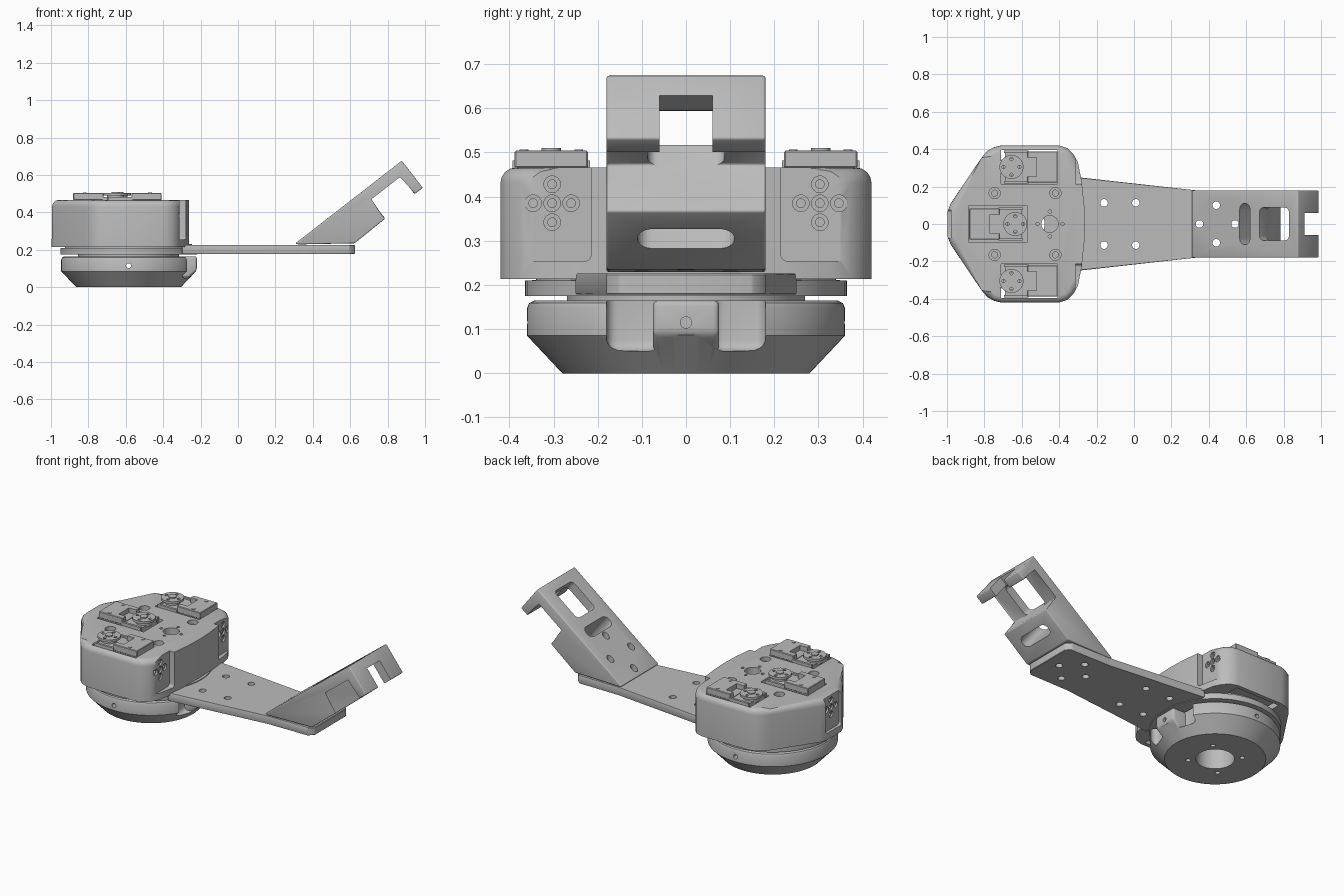
import bpy, bmesh
from math import cos, sin, pi, radians
from mathutils import Matrix

cube = bpy.data.objects.get("Cube")
if cube:
    bpy.data.objects.remove(cube)

grey = bpy.data.materials.new("plain grey")
grey.use_nodes = True
grey.diffuse_color = (0.5, 0.5, 0.5, 1)
grey.node_tree.nodes["Principled BSDF"].inputs["Base Color"].default_value = (0.5, 0.5, 0.5, 1)

CX = -0.585                      # axis of the round base
parts = []


def finish(name, bm, matrix=None):
    bmesh.ops.recalc_face_normals(bm, faces=bm.faces)
    mesh = bpy.data.meshes.new(name)
    bm.to_mesh(mesh)
    bm.free()
    if matrix:
        mesh.transform(matrix)
    mesh.materials.append(grey)
    ob = bpy.data.objects.new(name, mesh)
    bpy.context.collection.objects.link(ob)
    parts.append(ob)
    return ob


def prism(name, pts, lo, hi, axis="Z", bevel=0, top_only=False, segments=4, matrix=None):
    """Extrude a 2D outline from lo to hi along an axis."""
    place = {"X": lambda a, b, h: (h, a, b),
             "Y": lambda a, b, h: (a, h, b),
             "Z": lambda a, b, h: (a, b, h)}[axis]
    bm = bmesh.new()
    low = [bm.verts.new(place(a, b, lo)) for a, b in pts]
    top = [bm.verts.new(place(a, b, hi)) for a, b in pts]
    bm.faces.new(low)
    cap = bm.faces.new(top)
    n = len(pts)
    for i in range(n):
        j = (i + 1) % n
        bm.faces.new((low[i], low[j], top[j], top[i]))
    if bevel:
        edges = list(cap.edges) if top_only else list(bm.edges)
        bmesh.ops.bevel(bm, geom=edges, offset=bevel, segments=segments,
                        profile=0.5, affect="EDGES")
    return finish(name, bm, matrix)


def rect(a0, a1, b0, b1):
    return [(a0, b0), (a1, b0), (a1, b1), (a0, b1)]


def circle(a, b, r, n=24):
    return [(a + r * cos(2 * pi * i / n), b + r * sin(2 * pi * i / n)) for i in range(n)]


def round_rect(a, b, half_a, half_b, r, n=6):
    pts = []
    for k, (sa, sb) in enumerate([(1, 1), (-1, 1), (-1, -1), (1, -1)]):
        for i in range(n + 1):
            t = (k + i / n) * pi / 2
            pts.append((a + sa * (half_a - r) + r * cos(t), b + sb * (half_b - r) + r * sin(t)))
    return pts


def lathe(name, profile):
    bm = bmesh.new()
    vs = [bm.verts.new((CX + r, 0, z)) for r, z in profile]
    es = [bm.edges.new((vs[i], vs[(i + 1) % len(vs)])) for i in range(len(vs))]
    bmesh.ops.spin(bm, geom=vs + es, cent=(CX, 0, 0), axis=(0, 0, 1),
                   angle=2 * pi, steps=72, use_duplicate=False)
    bmesh.ops.remove_doubles(bm, verts=bm.verts, dist=0.0001)
    return finish(name, bm)


def boolean(ob, other, operation="DIFFERENCE"):
    mod = ob.modifiers.new("boolean", "BOOLEAN")
    mod.object, mod.operation, mod.solver = other, operation, "EXACT"
    bpy.context.view_layer.objects.active = ob
    bpy.ops.object.modifier_apply(modifier=mod.name)
    parts.remove(other)
    bpy.data.objects.remove(other)


def cut(ob, pts, lo, hi, axis="Z", **kw):
    boolean(ob, prism("cutter", pts, lo, hi, axis, **kw))


# Round base with side pockets and a cable lug
base = lathe("base", [(0.107, 0), (0.28, 0), (0.36, 0.085), (0.36, 0.148), (0.355, 0.159),
                      (0.343, 0.165), (0.107, 0.165)])
for s in (1, -1):
    cut(base, rect(*sorted((s * 0.06, s * 0.18)), 0.05, 0.3), -0.31, -0.1, "X", bevel=0.025)
lug = prism("lug", [(-0.4, 0.05), (-0.265, 0.05), (-0.22, 0.09), (-0.22, 0.165), (-0.4, 0.165)],
            -0.075, 0.075, "Y", bevel=0.012, segments=3)
boolean(base, lug, "UNION")
cut(base, circle(0, 0.115, 0.013), -0.5, -0.1, "X")
cut(base, circle(CX, 0.115, 0.013), -0.4, 0.4, "Y")
for k in range(4):
    t = pi / 4 + k * pi / 2
    cut(base, circle(CX + 0.15 * cos(t), 0.15 * sin(t), 0.014), -0.1, 0.1)

# Neck and turntable
lathe("neck", [(0.107, 0.163), (0.27, 0.163), (0.27, 0.182), (0.107, 0.182)])
turntable = lathe("turntable", [(0.107, 0.175), (0.365, 0.175), (0.365, 0.21), (0.34, 0.211),
                                (0.34, 0.231), (0.107, 0.231)])

# Flat arm
half = [(-0.3, 0.25), (0.33, 0.18), (0.595, 0.18), (0.625, 0.15)]
arm = prism("arm_plate", half + [(x, -y) for x, y in reversed(half)], 0.178, 0.226,
            bevel=0.003, segments=1)
for x in (-0.16, 0.01):
    for y in (0.113, -0.113):
        cut(arm, circle(x, y, 0.02), 0, 0.4)

# Tilted bracket with hooked lip, drawn in its own sloping frame
tilt = Matrix.Translation((0.307, 0, 0.235)) @ Matrix.Rotation(radians(-37.8), 4, "Y")
bracket = prism("bracket", [(0, 0), (0.72, 0), (0.72, -0.183), (0.665, -0.183), (0.665, -0.057),
                            (0.46, -0.057), (0.46, -0.19), (0.25, -0.194), (0.008, -0.014)],
                -0.18, 0.18, "Y", bevel=0.006, segments=3, matrix=tilt)
cut(bracket, round_rect(0.361, 0, 0.035, 0.11, 0.034), -0.4, 0.1, matrix=tilt)
cut(bracket, round_rect(0.56, 0, 0.1, 0.087, 0.025), -0.1, 0.1, matrix=tilt)
cut(bracket, rect(-0.06, 0.06, -0.3, -0.06), 0.64, 0.8, "X", matrix=tilt)
for x, y in ((0.35, 0), (0.44, 0.1), (0.44, -0.1), (0.54, 0)):
    for ob in (bracket, arm):
        cut(ob, circle(x, y, 0.02), 0, 0.8)

# Motor housing
half = [(-0.262, 0), (-0.266, 0.1), (-0.28, 0.23), (-0.3, 0.33), (-0.325, 0.375), (-0.355, 0.405),
        (-0.4, 0.42), (-0.71, 0.42), (-0.75, 0.41), (-0.785, 0.39), (-0.815, 0.355),
        (-0.98, 0.11), (-0.996, 0.07)]
housing = prism("housing", half + [(x, -y) for x, y in reversed(half[1:])], 0.214, 0.466,
                bevel=0.035, top_only=True)

# Flat motor panels with screw patterns: two at the arm end, one opposite
for y, face, out in ((0.29, -0.312, -0.2), (-0.29, -0.312, -0.2), (0, -0.978, -1.1)):
    cut(housing, round_rect(y, 0.4, 0.075, 0.146, 0.015), *sorted((face, out)), "X")
    inward = -1 if out > face else 1
    yc = y * 1.045
    for dy, dz in ((0, 0), (1, 0), (-1, 0), (0, 1), (0, -1)):
        for r, depth in ((0.019, 0.01), (0.01, 0.03)):
            cut(housing, circle(yc + 0.043 * dy, 0.385 + 0.043 * dz, r, 16),
                *sorted((face - 0.02 * inward, face + depth * inward)), "X")

# Housing openings: motor pockets, centre bore and screw holes
for s in (1, -1):
    cut(housing, rect(-0.71, -0.41, *sorted((s * 0.215, s * 0.395))), 0.1, 0.6)
    for x in (-0.745, -0.42):
        cut(housing, circle(x, s * 0.165, 0.03), 0.44, 0.6)
        cut(housing, circle(x, s * 0.165, 0.016), 0.3, 0.6)
cut(housing, rect(-0.885, -0.57, -0.095, 0.095), 0.4, 0.6)
for ob in (housing, turntable):
    cut(ob, circle(-0.45, 0, 0.045), 0.1, 0.6)
for k in range(4):
    cut(housing, circle(-0.45 + 0.067 * cos(k * pi / 2), 0.067 * sin(k * pi / 2), 0.009, 12), 0.42, 0.6)


def motor(label, y, horn_x, d, bottom):
    """Small servo; d is the direction from the horn to the tall end."""
    def span(a, b):
        return sorted((horn_x + d * a, horn_x + d * b))
    prism(label + "_motor_body", rect(*span(-0.035, 0.245), y - 0.08, y + 0.08), bottom, 0.472)
    lid = prism(label + "_motor_lid", rect(*span(0.085, 0.246), y - 0.083, y + 0.083),
                0.465, 0.504, bevel=0.003, segments=1)
    cut(lid, rect(*span(0.07, 0.135), y - 0.05, y + 0.05), 0.475, 0.6)
    for e in (1, -1):
        prism(label + "_motor_rail", rect(*span(-0.04, 0.09), *sorted((y + e * 0.074, y + e * 0.088))),
              0.45, 0.482)
        prism(label + "_lid_screw", circle(horn_x + d * 0.185, y + e * 0.062, 0.01, 12), 0.5, 0.507)
    prism(label + "_gear_post", circle(horn_x, y, 0.045), 0.46, 0.494)
    horn = prism(label + "_horn", circle(horn_x, y, 0.064, 32), 0.49, 0.504)
    for k in range(4):
        t = k * pi / 2
        cut(horn, circle(horn_x + 0.042 * cos(t), y + 0.042 * sin(t), 0.009, 12), 0.4, 0.6)
    prism(label + "_horn_hub", circle(horn_x, y, 0.022), 0.5, 0.51)


motor("left", 0.305, -0.655, 1, 0.23)
motor("right", -0.305, -0.655, 1, 0.23)
motor("middle", 0, -0.635, -1, 0.39)

# Smooth rounded surfaces, keep the sharp edges
bpy.ops.object.select_all(action="DESELECT")
for ob in parts:
    ob.select_set(True)
bpy.context.view_layer.objects.active = housing
bpy.ops.object.shade_smooth_by_angle(angle=radians(30))
